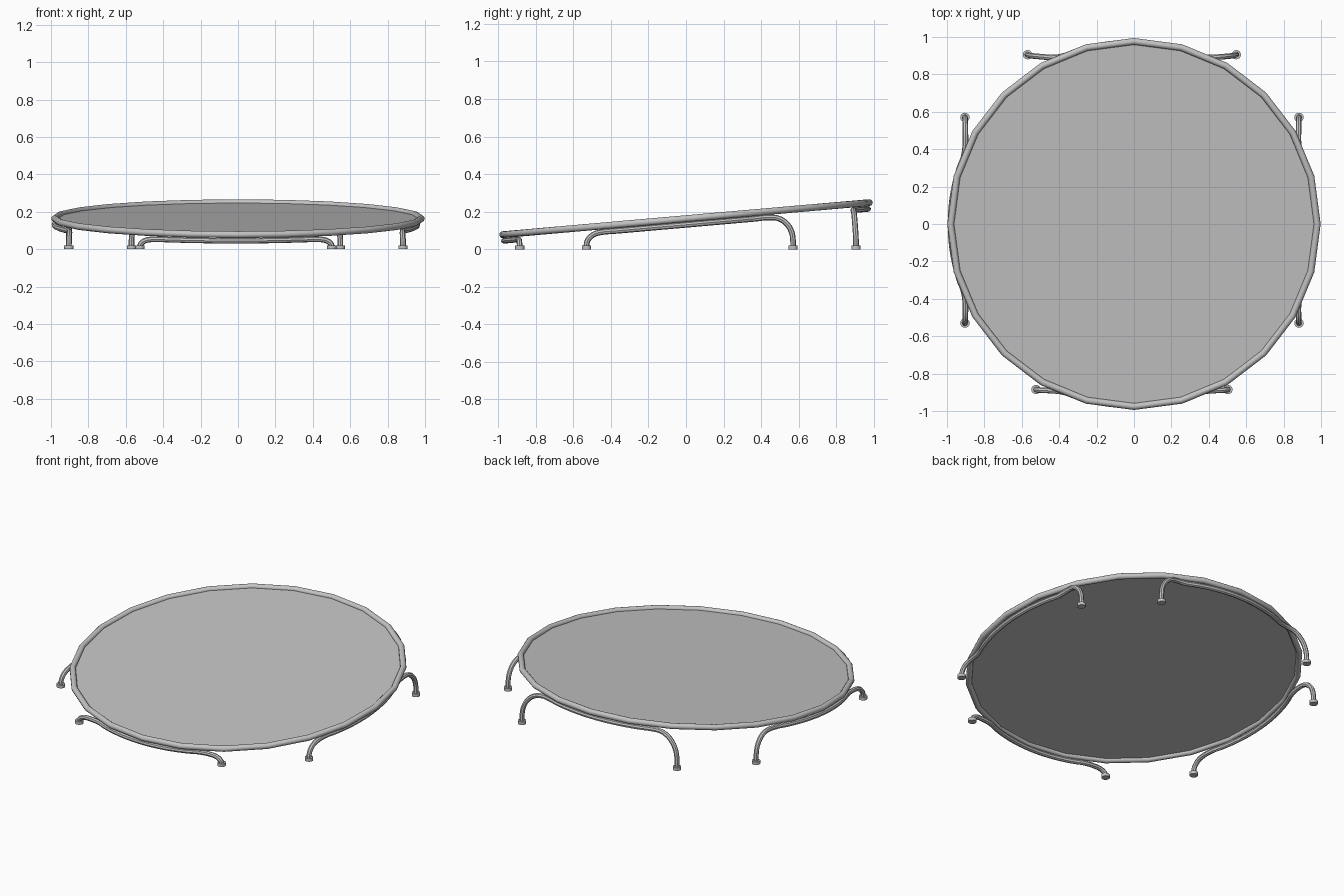
import bpy
import math
from mathutils import Vector

cube = bpy.data.objects.get("Cube")
if cube:
    bpy.data.objects.remove(cube, do_unlink=True)

TILT = math.radians(5)
CENTRE_Z = 0.163
RING_R = 0.98
TUBE_R = 0.018
BAR_R = 0.015
SHIFT = -0.011          # legs sit slightly to one side


def make_material(name, value):
    mat = bpy.data.materials.new(name)
    mat.use_nodes = True
    colour = (value, value, value, 1)
    mat.diffuse_color = colour
    mat.node_tree.nodes["Principled BSDF"].inputs["Base Color"].default_value = colour
    return mat


grey = make_material("plain grey", 0.55)


def finish(name, smooth=True):
    obj = bpy.context.object
    obj.name = name
    obj.data.materials.clear()
    obj.data.materials.append(grey)
    if smooth:
        bpy.ops.object.shade_smooth_by_angle(angle=math.radians(40))
    return obj


# Tilted rim and the jumping mat inside it
bpy.ops.mesh.primitive_torus_add(
    major_segments=24, minor_segments=12, major_radius=RING_R,
    minor_radius=TUBE_R, location=(0, 0, CENTRE_Z), rotation=(TILT, 0, 0))
finish("rim")
bpy.ops.mesh.primitive_circle_add(
    vertices=24, radius=RING_R, fill_type='NGON',
    location=(0, 0, CENTRE_Z), rotation=(TILT, 0, 0))
finish("mat", smooth=False)


def bar_height(y):
    return CENTRE_Z + math.tan(TILT) * y - 0.033


def leg_half(place, foot_t, foot_n):
    """Points from one foot, round the bend and up to the rim."""
    side = math.copysign(1, foot_t)
    x, y = place(foot_t, foot_n)
    h = bar_height(y)
    reach, drop = 0.04 + 0.45 * h, 0.75 * h
    points = [Vector((x, y, 0.008))]
    for i in range(5):
        a = math.radians(22.5 * i)
        t = abs(foot_t) - reach * (1 - math.cos(a))
        n = foot_n + (0.89 - foot_n) * i / 4
        x, y = place(side * t, n)
        points.append(Vector((x, y, bar_height(y) - drop * (1 - math.sin(a)))))
    # Follow the underside of the rim towards the middle
    for degrees in (22, 18, 12, 6):
        a = math.radians(degrees)
        x, y = place(side * 0.97 * math.sin(a), 0.97 * math.cos(a))
        points.append(Vector((x, y, bar_height(y))))
    return points


def add_leg(name, place, feet):
    first, second = [leg_half(place, t, n) for t, n in feet]
    x, y = place(0, 0.97)
    points = first + [Vector((x, y, bar_height(y)))] + second[::-1]

    curve = bpy.data.curves.new(name, 'CURVE')
    curve.dimensions = '3D'
    curve.bevel_depth = BAR_R
    curve.bevel_resolution = 2
    curve.resolution_u = 4
    spline = curve.splines.new('BEZIER')
    spline.bezier_points.add(len(points) - 1)
    for bp, co in zip(spline.bezier_points, points):
        bp.co = co
        bp.handle_left_type = bp.handle_right_type = 'AUTO'
    obj = bpy.data.objects.new(name, curve)
    bpy.context.collection.objects.link(obj)
    bpy.ops.object.select_all(action='DESELECT')
    obj.select_set(True)
    bpy.context.view_layer.objects.active = obj
    bpy.ops.object.convert(target='MESH')
    finish(name)

    # Round pad under each foot
    for i, (t, n) in enumerate(feet):
        x, y = place(t, n)
        bpy.ops.mesh.primitive_cylinder_add(
            vertices=16, radius=0.025, depth=0.02, location=(x, y, 0.01))
        finish(f"{name}_pad_{i + 1}")


# Four leg frames, one on each side of the rim
add_leg("front_leg", lambda t, n: (t + SHIFT, -n),
        [(-0.513, 0.885), (0.513, 0.885)])
add_leg("back_leg", lambda t, n: (t + SHIFT, n),
        [(-0.558, 0.905), (0.558, 0.905)])
add_leg("left_leg", lambda t, n: (n + SHIFT, t),
        [(-0.53, 0.893), (0.57, 0.893)])
add_leg("right_leg", lambda t, n: (-n + SHIFT, t),
        [(-0.53, 0.893), (0.57, 0.893)])
